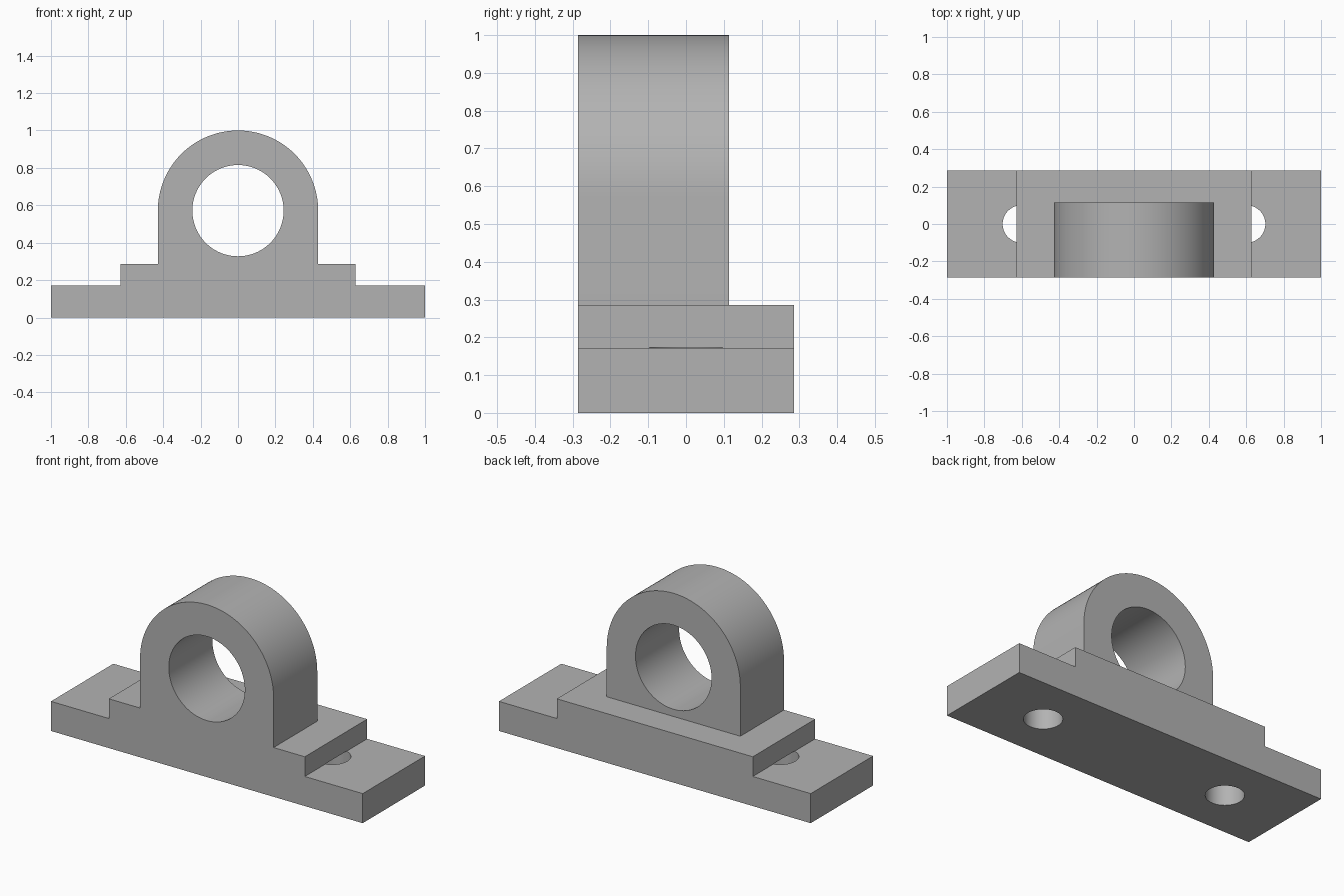
import bpy, bmesh, math
from mathutils import Matrix

if "Cube" in bpy.data.objects:
    bpy.data.objects.remove(bpy.data.objects["Cube"])

U = 1 / 17.5            # drawing unit: the base is 35 units long
DEPTH = 5 * U           # half depth of the base
BASE_H, STEP_H = 3 * U, 5 * U
AXIS_Z, RADIUS = 10 * U, 7.5 * U

grey = bpy.data.materials.new("light grey")
grey.diffuse_color = (0.45, 0.45, 0.45, 1)
grey.use_nodes = True
grey.node_tree.nodes["Principled BSDF"].inputs["Base Color"].default_value = grey.diffuse_color


def new_object(name, bm):
    bmesh.ops.recalc_face_normals(bm, faces=bm.faces)
    mesh = bpy.data.meshes.new(name)
    bm.to_mesh(mesh)
    bm.free()
    obj = bpy.data.objects.new(name, mesh)
    bpy.context.collection.objects.link(obj)
    return obj


def extrude_profile(name, outline, y0, y1):
    """Extrude an (x, z) outline along y."""
    bm = bmesh.new()
    face = bm.faces.new([bm.verts.new((x, y0, z)) for x, z in outline])
    ext = bmesh.ops.extrude_face_region(bm, geom=[face])["geom"]
    verts = [g for g in ext if isinstance(g, bmesh.types.BMVert)]
    bmesh.ops.translate(bm, verts=verts, vec=(0, y1 - y0, 0))
    return new_object(name, bm)


def cylinder(name, radius, length, matrix, segments):
    bm = bmesh.new()
    bmesh.ops.create_cone(bm, cap_ends=True, segments=segments, radius1=radius,
                          radius2=radius, depth=length, matrix=matrix)
    return new_object(name, bm)


def combine(target, tool, operation):
    mod = target.modifiers.new(operation, 'BOOLEAN')
    mod.object, mod.operation, mod.solver = tool, operation, 'EXACT'
    bpy.context.view_layer.objects.active = target
    bpy.ops.object.modifier_apply(modifier=mod.name)
    bpy.data.objects.remove(tool)


# Stepped base
half = [(1, 0), (1, BASE_H), (11 * U, BASE_H), (11 * U, STEP_H)]
body = extrude_profile("bearing_bracket",
                       half + [(-x, z) for x, z in reversed(half)], -DEPTH, DEPTH)

# Round-topped bearing housing, flush with the front
N = 64
arch = [(RADIUS * math.cos(math.pi * i / N), AXIS_Z + RADIUS * math.sin(math.pi * i / N))
        for i in range(N + 1)]
arch = [(RADIUS, 4 * U)] + arch + [(-RADIUS, 4 * U)]
combine(body, extrude_profile("housing", arch, -DEPTH, 2 * U), 'UNION')

# Shaft bore
bore = Matrix.Translation((0, 0, AXIS_Z)) @ Matrix.Rotation(math.pi / 2, 4, 'X')
combine(body, cylinder("bore_cutter", 4.27 * U, 2, bore, 96), 'DIFFERENCE')

# Bolt holes through the base flanges, stopping under the step
top = BASE_H + 0.001
for side in (-1, 1):
    place = Matrix.Translation((side * 10.54 * U, 0, top - 0.2))
    combine(body, cylinder("bolt_cutter", 1.75 * U, 0.4, place, 64), 'DIFFERENCE')

# Finish: one colour, smooth curves with sharp edges
body.data.materials.clear()
body.data.materials.append(grey)
for poly in body.data.polygons:
    poly.material_index = 0
bpy.ops.object.select_all(action='DESELECT')
body.select_set(True)
bpy.context.view_layer.objects.active = body
bpy.ops.object.shade_smooth_by_angle(angle=math.radians(30))
